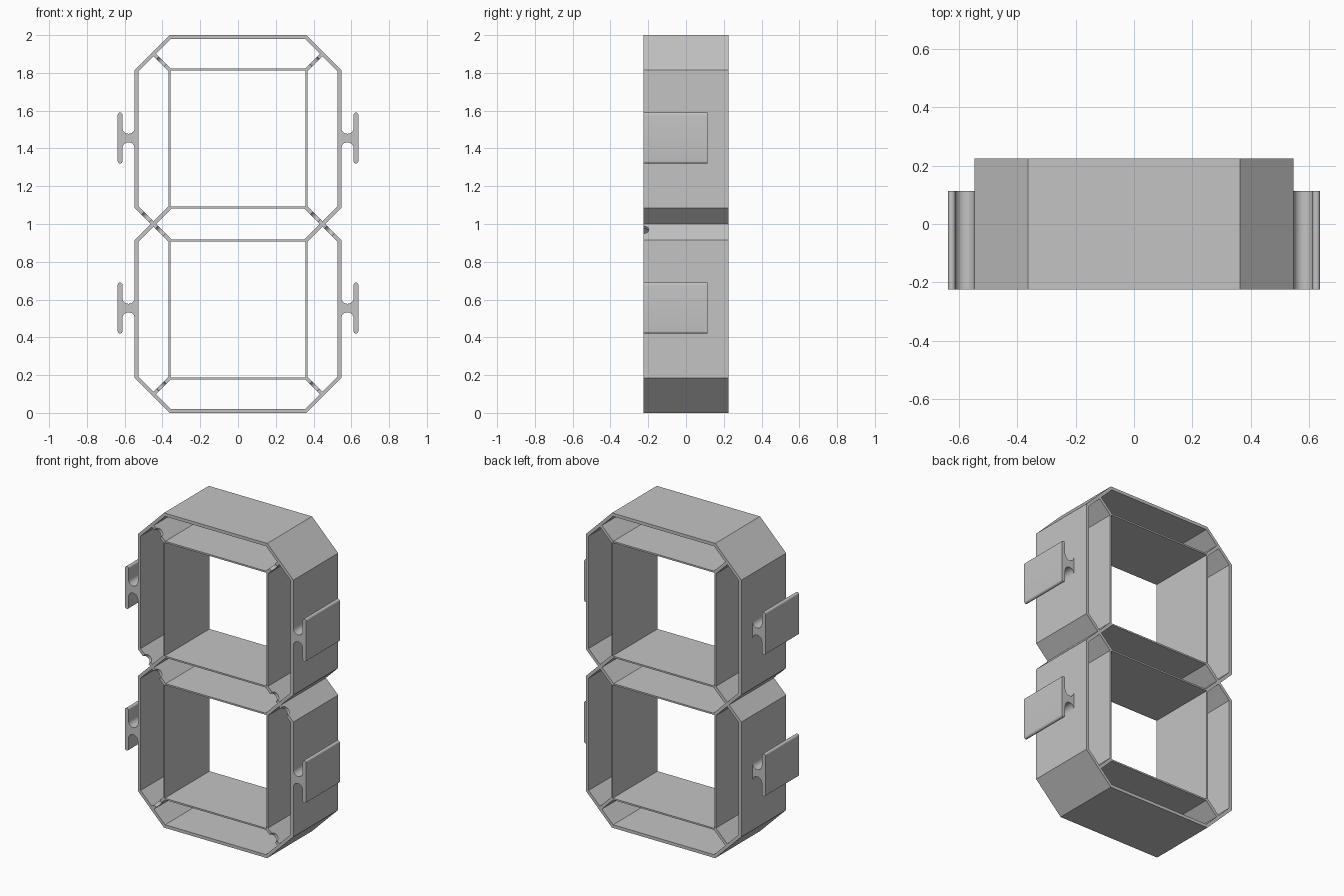
import bpy, bmesh
from math import pi, sin, cos
from mathutils import Matrix, Vector

cube = bpy.data.objects.get("Cube")
if cube:
    bpy.data.objects.remove(cube)

FRONT, BACK = -0.225, 0.225
grey = bpy.data.materials.new("light grey plastic")
grey.use_nodes = True
colour = (0.55, 0.55, 0.55, 1)
grey.diffuse_color = colour
grey.node_tree.nodes["Principled BSDF"].inputs["Base Color"].default_value = colour


def prism(bm, points, y0, y1):
    """Extrude an x-z outline along y."""
    face = bm.faces.new([bm.verts.new((x, y0, z)) for x, z in points])
    new = bmesh.ops.extrude_face_region(bm, geom=[face])["geom"]
    bmesh.ops.translate(bm, vec=(0, y1 - y0, 0),
                        verts=[v for v in new if isinstance(v, bmesh.types.BMVert)])


def make(name, bm):
    bmesh.ops.recalc_face_normals(bm, faces=bm.faces)
    mesh = bpy.data.meshes.new(name)
    bm.to_mesh(mesh)
    bm.free()
    mesh.materials.append(grey)
    obj = bpy.data.objects.new(name, mesh)
    bpy.context.collection.objects.link(obj)
    return obj


def mirror_x(points):
    return points + [(-x, z) for x, z in reversed(points)]


def arc(cx, cz, r, start, end, steps=12):
    return [(cx + r * cos(start + (end - start) * i / steps),
             cz + r * sin(start + (end - start) * i / steps)) for i in range(steps + 1)]


def cut(target, cutter):
    mod = target.modifiers.new("cut", 'BOOLEAN')
    mod.operation = 'DIFFERENCE'
    mod.solver = 'EXACT'
    mod.object = cutter
    bpy.context.view_layer.objects.active = target
    bpy.ops.object.modifier_apply(modifier=mod.name)
    bpy.data.objects.remove(cutter)


# Frame: solid figure-eight outline, pinched at the waist
bm = bmesh.new()
prism(bm, mirror_x([(0.363, 0), (0.547, 0.184), (0.547, 0.914), (0.461, 1),
                    (0.547, 1.086), (0.547, 1.816), (0.363, 2)]), FRONT, BACK)
frame = make("segment_frame", bm)

# Hollow cells and windows
window = mirror_x([(0.358, 1.092), (0.358, 1.812)])
end_cell = mirror_x([(0.354, 1.822), (0.4335, 1.9015), (0.355, 1.98)])
side_cell = [(0.368, 1.093), (0.447, 1.014), (0.527, 1.094),
             (0.527, 1.808), (0.4475, 1.8875), (0.368, 1.808)]
middle_cell = mirror_x([(0.351, 0.918), (0.433, 1), (0.351, 1.082)])
# the hexagon's outline closes on itself from top to bottom
bm = bmesh.new()
prism(bm, middle_cell, FRONT - 0.1, BACK + 0.1)
for sz in (1, -1):
    for outline in (window, end_cell, side_cell, [(-x, z) for x, z in side_cell]):
        prism(bm, [(x, 1 + sz * (z - 1)) for x, z in outline], FRONT - 0.1, BACK + 0.1)
cut(frame, make("cell_cutter", bm))

# Wire notches in the front edges of the diagonal walls
notches = [(sx * 0.405, 1 + sz * 0.86, sx, -sz) for sx in (1, -1) for sz in (1, -1)]
for sx in (1, -1):
    notches += [(sx * 0.41, 1 + sx * 0.037, 1, 1), (sx * 0.484, 1 - sx * 0.037, 1, 1)]
bm = bmesh.new()
for x, z, nx, nz in notches:
    turn = Vector((nx, 0, nz)).to_track_quat('Z', 'Y').to_matrix().to_4x4()
    bmesh.ops.create_cone(bm, cap_ends=True, segments=24, radius1=0.028, radius2=0.028,
                          depth=0.05, matrix=Matrix.Translation((x, FRONT, z)) @ turn)
cut(frame, make("notch_cutter", bm))

# Side clips: rounded plate on a filleted neck
half = ([(0.538, 0.055)] + arc(0.5795, 0.055, 0.0325, pi, 2 * pi)
        + arc(0.6245, 0.1225, 0.0125, pi, 0))
profile = half + [(x, -z) for x, z in reversed(half)]
for side, sx in (("left", 1), ("right", -1)):
    for level, z0 in (("upper", 1.455), ("lower", 0.555)):
        bm = bmesh.new()
        prism(bm, [(sx * x, z0 + z) for x, z in profile], FRONT, 0.113)
        clip = make(f"{level}_{side}_clip", bm)
        bpy.ops.object.select_all(action='DESELECT')
        clip.select_set(True)
        bpy.context.view_layer.objects.active = clip
        bpy.ops.object.shade_smooth_by_angle(angle=pi / 6)
